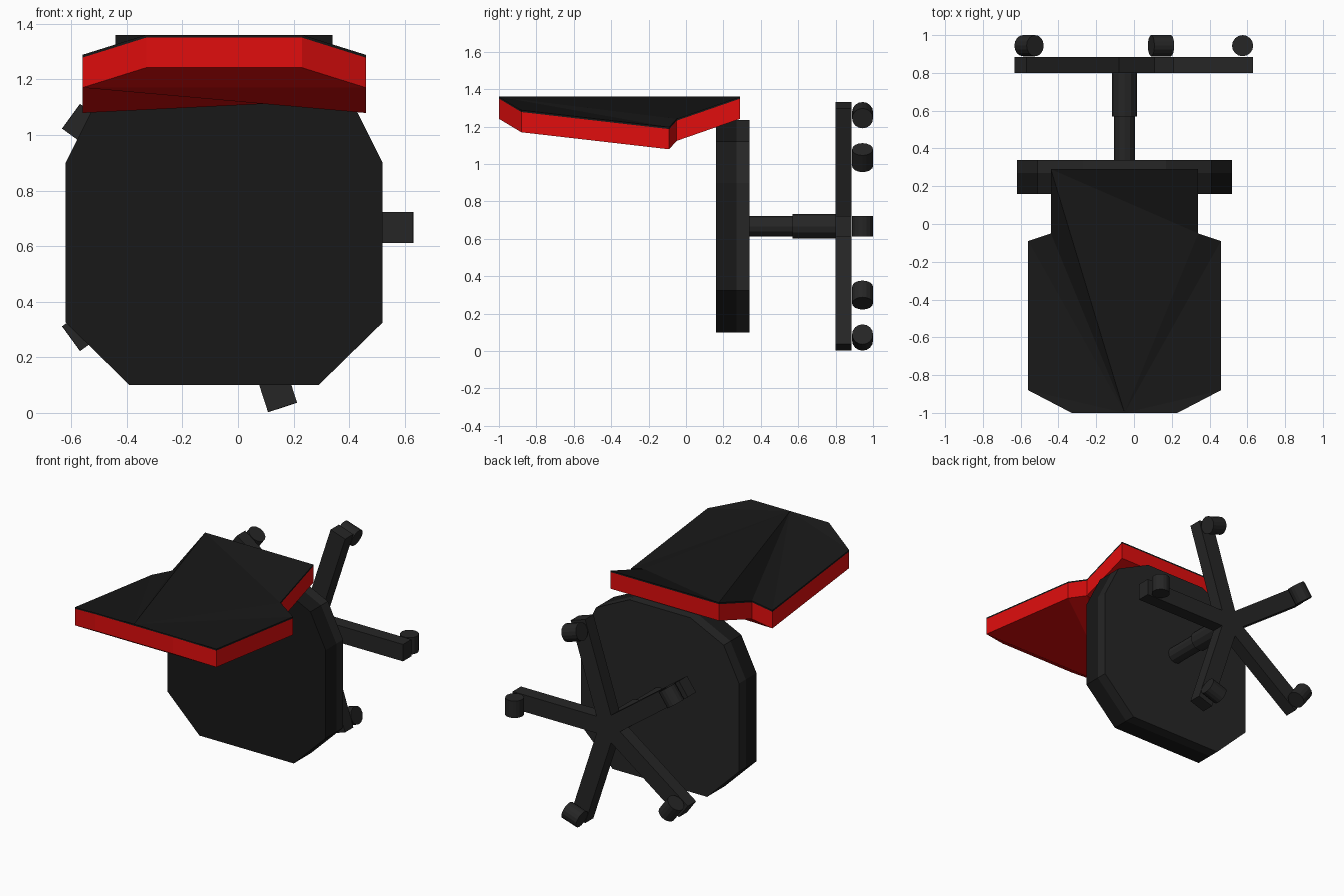
import bpy, bmesh
from math import pi, tau
from mathutils import Matrix, Vector

if "Cube" in bpy.data.objects:
    bpy.data.objects.remove(bpy.data.objects["Cube"])

CX, CZ = -0.05, 0.667   # axis of the lying chair (runs along y)


def material(name, rgb):
    m = bpy.data.materials.new(name)
    m.diffuse_color = (*rgb, 1)
    m.use_nodes = True
    m.node_tree.nodes["Principled BSDF"].inputs["Base Color"].default_value = m.diffuse_color
    return m


BLACK = material("black_fabric", (0.009, 0.009, 0.009))
GREY = material("dark_plastic", (0.019, 0.019, 0.019))
RED = material("red_trim", (0.75, 0.004, 0.004))


def add_object(name, bm, *mats):
    bmesh.ops.recalc_face_normals(bm, faces=bm.faces)
    me = bpy.data.meshes.new(name)
    bm.to_mesh(me)
    bm.free()
    for m in mats:
        me.materials.append(m)
    ob = bpy.data.objects.new(name, me)
    bpy.context.collection.objects.link(ob)
    return ob


def slab(name, outline, y0, y1, mat):
    """Extrude an x-z outline along y."""
    bm = bmesh.new()
    face = bm.faces.new([bm.verts.new((x, y0, z)) for x, z in outline])
    ext = bmesh.ops.extrude_face_region(bm, geom=[face])["geom"]
    bmesh.ops.translate(bm, vec=(0, y1 - y0, 0),
                        verts=[v for v in ext if isinstance(v, bmesh.types.BMVert)])
    # keep the near cap so the slab is closed
    if not face.is_valid:
        bmesh.ops.holes_fill(bm, edges=bm.edges)
    add_object(name, bm, mat)


def cylinder(name, r, length, matrix, mat, sides=12):
    bm = bmesh.new()
    bmesh.ops.create_cone(bm, cap_ends=True, segments=sides, radius1=r,
                          radius2=r, depth=length, matrix=matrix)
    add_object(name, bm, mat)


# Seat: cushion and underside tray share one mirrored outline
half = [(0.34, 0.10), (0.57, 0.325), (0.57, 0.90), (0.46, 1.12), (0.22, 1.235)]
outline = [(CX + x, z) for x, z in half] + [(CX - x, z) for x, z in reversed(half)]
slab("seat_cushion", outline, 0.16, 0.27, BLACK)
slab("seat_tray", outline, 0.27, 0.34, GREY)

# Gas lift, two diameters
along_y = Matrix.Rotation(pi / 2, 4, 'X')
for name, r, y0, y1 in (("lift_piston", 0.055, 0.34, 0.57),
                        ("lift_sleeve", 0.066, 0.57, 0.82)):
    cylinder(name, r, y1 - y0,
             Matrix.Translation((CX, (y0 + y1) / 2, CZ)) @ along_y, GREY)

# Five-star base with a caster under each leg end
for i in range(5):
    turn = Matrix.Translation((CX, 0, CZ)) @ Matrix.Rotation(i * tau / 5, 4, 'Y')
    bm = bmesh.new()
    bmesh.ops.create_cube(bm, size=1, matrix=turn @ Matrix.Translation((0.34, 0.842, 0))
                          @ Matrix.Diagonal((0.68, 0.085, 0.11, 1)))
    add_object(f"base_leg_{i + 1}", bm, GREY)
    cylinder(f"caster_{i + 1}", 0.056, 0.11,
             turn @ Matrix.Translation((0.625, 0.944, 0)), GREY, 16)

# Backrest: rim points (x from axis, y, top z), folded so the caps are faceted
right = [(0.28, -1.0, 1.36), (0.51, -0.88, 1.288), (0.51, -0.09, 1.197),
         (0.39, -0.05, 1.242), (0.39, 0.29, 1.36)]
rim = ([(0, -1.0, 1.36)] + right + [(-x, y, z) for x, y, z in reversed(right)])
n = len(rim)
bm = bmesh.new()
rings = [[bm.verts.new((CX + x, y, z - d)) for x, y, z in rim] for d in (0, 0.01, 0.118)]
for k, (a, b) in enumerate(zip(rings, rings[1:])):
    for i in range(n):
        j = (i + 1) % n
        bm.faces.new((a[i], a[j], b[j], b[i])).material_index = k
top = [(0, 1, 2), (0, 2, 3), (0, 3, 4), (0, 4, 6), (4, 5, 6),
       (0, 6, 7), (0, 7, 8), (0, 8, 9), (0, 9, 10)]
under = [(0, 1, 2), (0, 2, 10), (10, 2, 9), (9, 2, 3), (9, 3, 4),
         (9, 4, 8), (8, 4, 7), (7, 4, 5), (7, 5, 6)]
for ring, tris, k in ((rings[0], top, 0), (rings[2], under, 1)):
    for t in tris:
        bm.faces.new([ring[i] for i in t]).material_index = k
add_object("backrest", bm, BLACK, RED)
